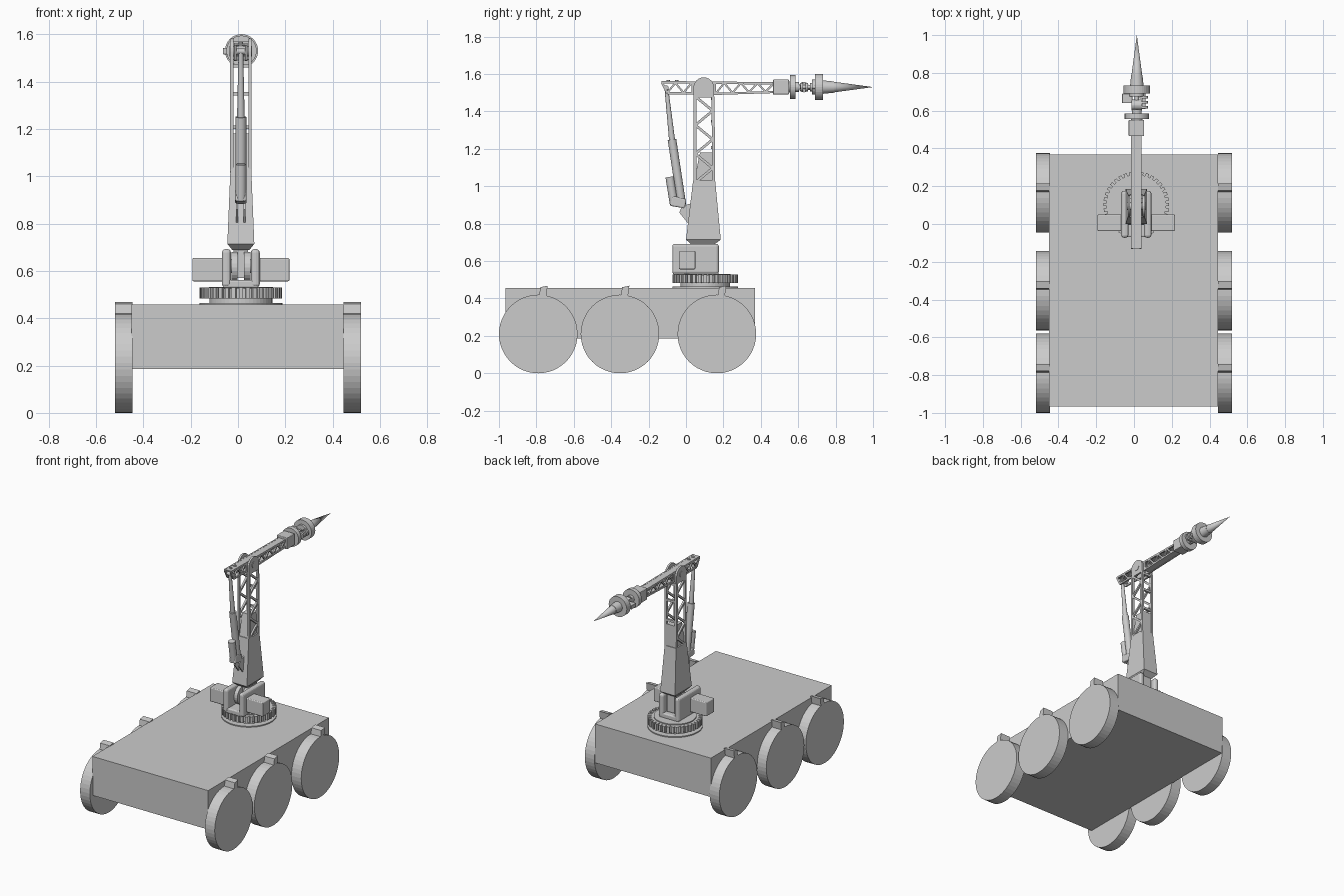
import bpy, bmesh, math
from mathutils import Vector, Matrix

if "Cube" in bpy.data.objects:
    bpy.data.objects.remove(bpy.data.objects["Cube"])

CX = 0.012   # arm centre line in x
TY = 0.103   # turret centre in y


def finish(name, bm, bevel=0, smooth=False):
    bmesh.ops.recalc_face_normals(bm, faces=bm.faces)
    me = bpy.data.meshes.new(name)
    bm.to_mesh(me)
    bm.free()
    ob = bpy.data.objects.new(name, me)
    bpy.context.collection.objects.link(ob)
    if bevel:
        m = ob.modifiers.new("bevel", 'BEVEL')
        m.width, m.segments, m.limit_method = bevel, 3, 'ANGLE'
    if smooth:
        bpy.context.view_layer.objects.active = ob
        ob.select_set(True)
        bpy.ops.object.shade_smooth_by_angle(angle=math.radians(35))
        ob.select_set(False)
    return ob


def prism(bm, pts, x0, x1):
    """Extrude a (y, z) outline from x0 to x1."""
    a = [bm.verts.new((x0, y, z)) for y, z in pts]
    b = [bm.verts.new((x1, y, z)) for y, z in pts]
    bm.faces.new(a)
    bm.faces.new(b[::-1])
    for i in range(len(pts)):
        j = (i + 1) % len(pts)
        bm.faces.new((a[i], a[j], b[j], b[i]))


def bar(bm, p, q, w, x0, x1):
    """Flat strip between two (y, z) points."""
    p, q = Vector(p), Vector(q)
    d = (q - p).normalized()
    n = Vector((-d.y, d.x)) * w / 2
    prism(bm, [p + n, q + n, q - n, p - n], x0, x1)


def box(bm, lo, hi):
    prism(bm, [(lo[1], lo[2]), (hi[1], lo[2]), (hi[1], hi[2]), (lo[1], hi[2])], lo[0], hi[0])


def cyl(bm, p, q, r1, r2=None, n=32):
    p, q = Vector(p), Vector(q)
    d = q - p
    rot = d.to_track_quat('Z', 'Y').to_matrix().to_4x4()
    bmesh.ops.create_cone(bm, cap_ends=True, segments=n, radius1=r1,
                          radius2=r1 if r2 is None else r2, depth=d.length,
                          matrix=Matrix.Translation((p + q) / 2) @ rot)


def zigzag(bm, lower, upper, n, w, x0, x1):
    """Diagonals bouncing between two (y, z) chords."""
    pts = []
    for i in range(n + 1):
        c = (lower, upper)[i % 2]
        pts.append(Vector(c[0]).lerp(Vector(c[1]), i / n))
    for a, b in zip(pts, pts[1:]):
        bar(bm, a, b, w, x0, x1)


def one(name, fn, *args, bevel=0, smooth=False, **kw):
    bm = bmesh.new()
    fn(bm, *args, **kw)
    return finish(name, bm, bevel, smooth)


# Chassis
one("chassis", box, (-0.45, -0.965, 0.185), (0.445, 0.368, 0.457))

# Wheels with the small tilted block on top of each
for side, s in (("left", -1), ("right", 1)):
    for i, y in enumerate((-0.79, -0.353, 0.165)):
        bm = bmesh.new()
        x0, x1 = sorted((s * 0.445, s * 0.52))
        cyl(bm, (x0, y, 0.21), (x1, y, 0.21), 0.21, n=48)
        prism(bm, [(y, 0.39), (y + 0.04, 0.39), (y + 0.05, 0.468), (y + 0.012, 0.46)], x0, x1)
        finish(f"{side}_wheel_{i + 1}", bm)

# Turntable: flange, hub and toothed ring
one("turntable_flange", cyl, (CX, TY, 0.455), (CX, TY, 0.464), 0.175, n=48)
one("turntable_hub", cyl, (CX, TY, 0.46), (CX, TY, 0.49), 0.133, n=48)
bm = bmesh.new()
cyl(bm, (CX, TY, 0.484), (CX, TY, 0.525), 0.158, n=48)
cyl(bm, (CX, TY, 0.52), (CX, TY, 0.532), 0.135, n=48)
for i in range(36):
    a = i * math.tau / 36
    vs = bmesh.ops.create_cube(bm, size=1)["verts"]
    bmesh.ops.transform(bm, verts=vs, matrix=Matrix.Translation((CX, TY, 0.506))
                        @ Matrix.Rotation(a, 4, 'Z') @ Matrix.Translation((0.162, 0, 0))
                        @ Matrix.Diagonal((0.024, 0.017, 0.046, 1)))
finish("turntable_gear", bm)

# Shoulder yoke: base and two cheeks
one("yoke_base", box, (CX - 0.075, -0.07, 0.528), (CX + 0.075, 0.175, 0.562), bevel=0.008)
for side, s in (("left", -1), ("right", 1)):
    x0, x1 = sorted((CX + s * 0.042, CX + s * 0.08))
    one(f"yoke_cheek_{side}", box, (x0, -0.073, 0.53), (x1, 0.176, 0.692), bevel=0.015)
    # Shoulder motor, one housing per side
    x0, x1 = sorted((CX + s * 0.07, CX + s * 0.205))
    one(f"shoulder_motor_{side}", box, (x0, -0.038, 0.556), (x1, 0.05, 0.654), bevel=0.006)
    # Gear discs between the cheeks
    x0, x1 = sorted((CX + s * 0.014, CX + s * 0.04))
    one(f"shoulder_gear_{side}", cyl, (x0, 0.06, 0.615), (x1, 0.06, 0.615), 0.065, n=24)
one("shoulder_axle", cyl, (CX - 0.05, 0.09, 0.62), (CX + 0.05, 0.09, 0.62), 0.03)
one("shoulder_link", box, (CX - 0.03, 0.05, 0.57), (CX + 0.03, 0.15, 0.71))


# Lower arm: tapering solid foot
def loft(bm, rings):
    prev = None
    for hx, y0, y1, z in rings:
        r = [bm.verts.new((CX + sx * hx, y, z)) for sx, y in ((-1, y0), (1, y0), (1, y1), (-1, y1))]
        if prev:
            for i in range(4):
                j = (i + 1) % 4
                bm.faces.new((prev[i], prev[j], r[j], r[i]))
        else:
            bm.faces.new(r[::-1])
        prev = r
    bm.faces.new(prev)


one("lower_arm_foot", loft, [(0.036, 0.03, 0.15, 0.688), (0.057, 0.0, 0.186, 0.714),
                             (0.044, 0.038, 0.156, 1.03)])
one("lower_arm_core", loft, [(0.034, 0.042, 0.152, 1.02), (0.032, 0.075, 0.150, 1.18)])

# Lower arm: trussed side plates with round heads
head = [(0.095 + 0.055 * math.cos(a), 1.527 + 0.055 * math.sin(a))
        for a in (i * math.pi / 12 for i in range(13))]
head += [(0.04, 1.475), (0.15, 1.475)]
for side, s in (("left", -1), ("right", 1)):
    x0, x1 = sorted((CX + s * 0.032, CX + s * 0.045))
    bm = bmesh.new()
    prism(bm, head, x0, x1)
    bar(bm, (0.047, 1.02), (0.047, 1.48), 0.016, x0, x1)
    bar(bm, (0.147, 1.02), (0.145, 1.48), 0.016, x0, x1)
    zigzag(bm, ((0.05, 1.02), (0.05, 1.48)), ((0.143, 1.02), (0.143, 1.48)), 6, 0.014, x0, x1)
    finish(f"lower_arm_side_{side}", bm)
bm = bmesh.new()
for z in (1.2, 1.34, 1.46):
    box(bm, (CX - 0.035, 0.135, z), (CX + 0.035, 0.15, z + 0.015))
finish("lower_arm_rungs", bm)
one("elbow_pin", cyl, (CX - 0.048, 0.095, 1.527), (CX + 0.048, 0.095, 1.527), 0.022)

# Upper arm: trussed side plates, top plate and bottom strip
bm = bmesh.new()
for s in (-1, 1):
    x0, x1 = sorted((CX + s * 0.018, CX + s * 0.028))
    top = ((-0.13, 1.556), (0.48, 1.55))
    bar(bm, *top, 0.013, x0, x1)
    bar(bm, (0.0, 1.497), (0.16, 1.494), 0.013, x0, x1)
    bar(bm, (0.16, 1.494), (0.48, 1.504), 0.012, x0, x1)
    bar(bm, (-0.128, 1.555), (-0.1, 1.498), 0.012, x0, x1)
    bar(bm, (-0.1, 1.497), (0.0, 1.497), 0.012, x0, x1)
    prism(bm, [(0.03, 1.493), (0.16, 1.49), (0.16, 1.56), (0.03, 1.56)], x0, x1)
    zigzag(bm, ((0.16, 1.497), (0.47, 1.507)), ((0.16, 1.552), (0.47, 1.55)), 7, 0.01, x0, x1)
    zigzag(bm, ((-0.1, 1.5), (0.03, 1.5)), ((-0.1, 1.552), (0.03, 1.552)), 3, 0.01, x0, x1)
bar(bm, (-0.13, 1.558), (0.48, 1.552), 0.007, CX - 0.028, CX + 0.028)
bar(bm, (0.15, 1.492), (0.48, 1.502), 0.006, CX - 0.028, CX + 0.028)
finish("upper_arm", bm)
bm = bmesh.new()
for y in (-0.095, -0.05):
    cyl(bm, (CX, y, 1.55), (CX, y, 1.567), 0.009, n=12)
finish("upper_arm_bolts", bm)

# Linear actuator behind the arm
top, mid, low = (CX, -0.105, 1.525), (CX, -0.075, 1.25), (CX, -0.022, 0.9)
one("actuator_rod", cyl, mid, top, 0.016, 0.010, n=20, smooth=True)
one("actuator_tube", cyl, low, mid, 0.023, n=24, smooth=True)
bm = bmesh.new()
prism(bm, [(-0.085, 0.895), (-0.006, 0.882), (0.002, 0.93), (-0.075, 0.95)], CX - 0.024, CX + 0.024)
finish("actuator_gearbox", bm, 0.008)
one("actuator_motor", cyl, (CX, -0.063, 0.9), (CX, -0.087, 1.05), 0.023, n=20, smooth=True)
bm = bmesh.new()
for s in (-1, 1):
    x0, x1 = sorted((CX + s * 0.012, CX + s * 0.02))
    prism(bm, [(-0.036, 0.86), (-0.02, 0.895), (0.035, 0.91), (0.025, 0.8), (0.008, 0.805)], x0, x1)
finish("actuator_bracket", bm)
one("actuator_top_pin", cyl, (CX - 0.028, -0.105, 1.527), (CX + 0.028, -0.105, 1.527), 0.012, n=16)

# Wrist block, discs and universal joint
WZ = 1.53


def turned(name, y0, y1, r0, r1=None, **kw):
    return one(name, cyl, (CX + 0.003, y0, WZ), (CX + 0.003, y1, WZ), r0, r1, **kw)


one("wrist_block", box, (CX - 0.04, 0.465, 1.49), (CX + 0.042, 0.55, 1.57), bevel=0.004)
turned("wrist_neck", 0.545, 0.56, 0.03)
turned("wrist_disc_rear", 0.557, 0.586, 0.064)
turned("joint_shaft", 0.58, 0.70, 0.012, n=16)
turned("joint_cup", 0.585, 0.605, 0.026, n=20)
one("joint_ball", cyl, (CX - 0.025, 0.63, WZ), (CX + 0.03, 0.63, WZ), 0.028, n=20)
one("joint_motor", box, (CX - 0.075, 0.64, 1.514), (CX - 0.02, 0.69, 1.542), bevel=0.003)
bm = bmesh.new()
for y in (0.612, 0.638, 0.664):
    cyl(bm, (CX + 0.04, y, WZ), (CX + 0.04, y + 0.013, WZ), 0.023, n=16)
cyl(bm, (CX + 0.04, 0.61, WZ), (CX + 0.04, 0.69, WZ), 0.01, n=12)
finish("joint_coil", bm)
turned("wrist_disc_front", 0.69, 0.732, 0.07)
turned("wrist_collar", 0.675, 0.69, 0.04)

# Pointed tool
turned("tool_holder", 0.73, 0.79, 0.036, 0.030, smooth=True)
turned("tool_point", 0.785, 1.0, 0.029, 0.0, smooth=True)
